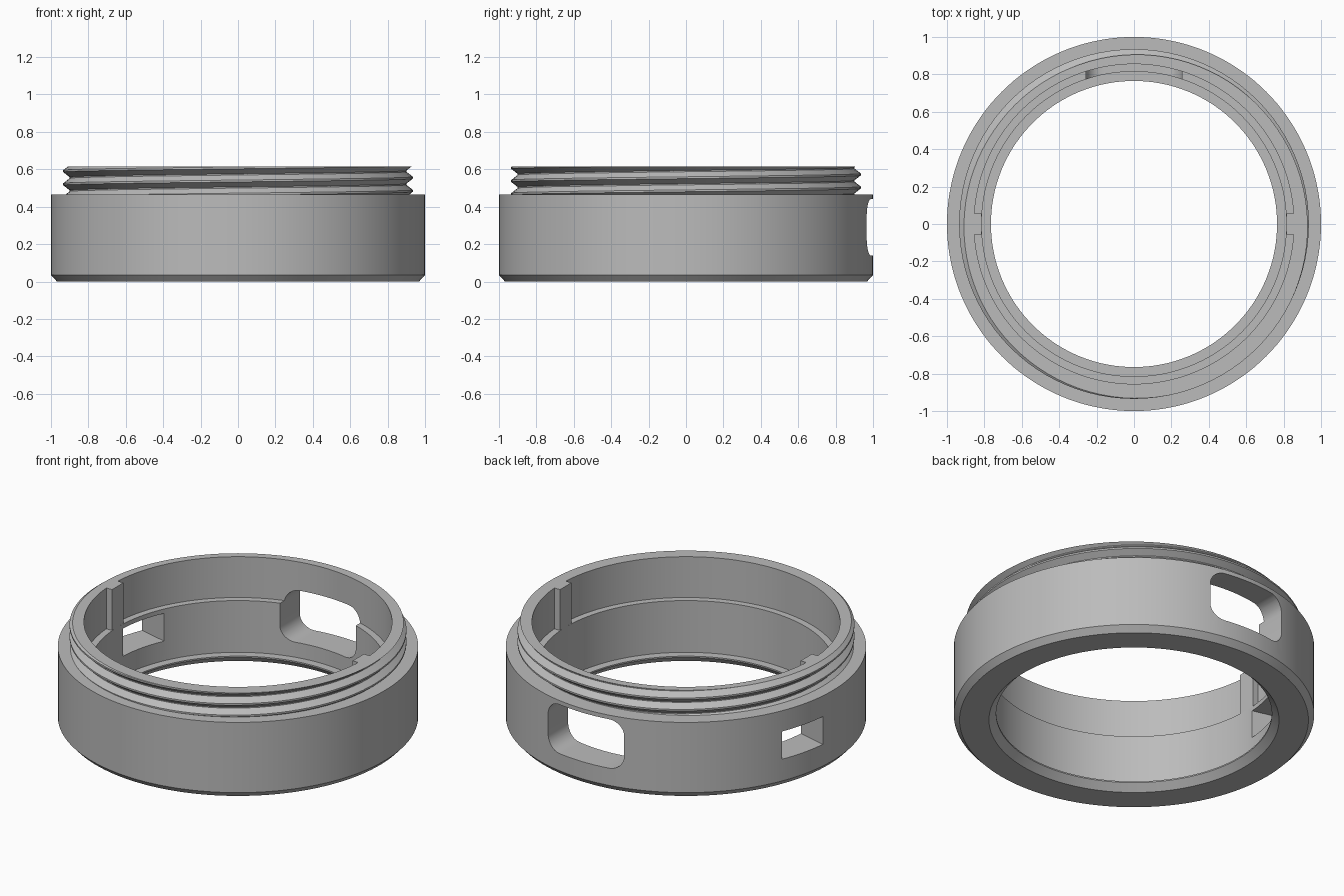
import bpy, bmesh, math
from mathutils import Matrix, Vector

if "Cube" in bpy.data.objects:
    bpy.data.objects.remove(bpy.data.objects["Cube"])

grey = bpy.data.materials.new("plain grey")
grey.use_nodes = True
grey.diffuse_color = (0.5, 0.5, 0.5, 1)
grey.node_tree.nodes["Principled BSDF"].inputs["Base Color"].default_value = (0.5, 0.5, 0.5, 1)

TOP, SHOULDER, LEDGE = 0.615, 0.465, 0.365


def make_object(name, bm):
    bmesh.ops.recalc_face_normals(bm, faces=bm.faces)
    mesh = bpy.data.meshes.new(name)
    bm.to_mesh(mesh)
    bm.free()
    mesh.materials.append(grey)
    obj = bpy.data.objects.new(name, mesh)
    bpy.context.collection.objects.link(obj)
    return obj


def smooth(obj):
    bpy.ops.object.select_all(action='DESELECT')
    obj.select_set(True)
    bpy.context.view_layer.objects.active = obj
    bpy.ops.object.shade_smooth_by_angle(angle=math.radians(25))


def ring(name, profile, segments=144):
    """Revolve a closed (radius, height) profile about z."""
    bm = bmesh.new()
    loops = []
    for i in range(segments):
        a = math.tau * i / segments
        loops.append([bm.verts.new((r * math.cos(a), r * math.sin(a), z)) for r, z in profile])
    n = len(profile)
    for i in range(segments):
        p, q = loops[i], loops[(i + 1) % segments]
        for j in range(n):
            k = (j + 1) % n
            bm.faces.new((p[j], q[j], q[k], p[k]))
    return make_object(name, bm)


def radial_box(name, angle, r0, r1, half_width, z0, z1, fillet=0):
    """Box pointing outward at an angle, with optional rounded corners."""
    bm = bmesh.new()
    bmesh.ops.create_cube(bm, size=1)
    bmesh.ops.scale(bm, vec=(r1 - r0, 2 * half_width, z1 - z0), verts=bm.verts)
    bmesh.ops.translate(bm, vec=((r0 + r1) / 2, 0, (z0 + z1) / 2), verts=bm.verts)
    if fillet:
        edges = [e for e in bm.edges
                 if abs(e.verts[0].co.x - e.verts[1].co.x) > 0.01]
        bmesh.ops.bevel(bm, geom=edges, offset=fillet, segments=8, profile=0.5,
                        affect='EDGES')
    bmesh.ops.rotate(bm, verts=bm.verts, matrix=Matrix.Rotation(math.radians(angle), 3, 'Z'))
    return make_object(name, bm)


# Main ring with chamfered base, inner lip, inner ledge and neck
body = ring("ring_body", [
    (0.805, 0), (0.968, 0), (1, 0.035), (1, SHOULDER), (0.9, SHOULDER), (0.9, TOP),
    (0.855, TOP), (0.855, LEDGE), (0.815, LEDGE), (0.815, 0.048), (0.765, 0.048),
    (0.765, 0.04)])

# Inner keys are joined on; the two wall openings are cut out
tools = [
    (radial_box("left_key", 0, 0.815, 0.875, 0.055, LEDGE - 0.003, TOP), 'UNION'),
    (radial_box("right_key", 180, 0.815, 0.875, 0.055, LEDGE - 0.003, TOP), 'UNION'),
    (radial_box("back_window_cutter", 90, 0.6, 1.2, 0.258, 0.14, 0.44, 0.09), 'DIFFERENCE'),
    (radial_box("side_slot_cutter", 165.8, 0.6, 1.2, 0.15, 0.168, 0.338), 'DIFFERENCE'),
]
for tool, operation in tools:
    tool.hide_render = True
    mod = body.modifiers.new(tool.name, 'BOOLEAN')
    mod.object, mod.operation, mod.solver = tool, operation, 'EXACT'
bpy.context.view_layer.update()
graph = bpy.context.evaluated_depsgraph_get()
result = bpy.data.meshes.new_from_object(body.evaluated_get(graph))
body.modifiers.clear()
body.data = result
for tool, _ in tools:
    bpy.data.objects.remove(tool)
smooth(body)

# Screw thread: helical ridge trimmed flat at the shoulder and the rim
PITCH, STEPS = 0.07, 96
section = [(0.88, -0.032), (0.9, -0.032), (0.935, -0.005),
           (0.935, 0.005), (0.9, 0.032), (0.88, 0.032)]
bm = bmesh.new()
previous = None
for i in range(int(STEPS * 3.6)):
    turn = i / STEPS
    a = math.tau * turn
    height = 0.415 + PITCH * turn
    loop = [bm.verts.new((r * math.cos(a), r * math.sin(a), height + z)) for r, z in section]
    if previous:
        for j in range(len(section)):
            k = (j + 1) % len(section)
            bm.faces.new((previous[j], loop[j], loop[k], previous[k]))
    else:
        bm.faces.new(loop)
    previous = loop
bm.faces.new(previous)
for level, direction in ((SHOULDER - 0.002, -1), (TOP, 1)):
    cut = bmesh.ops.bisect_plane(
        bm, geom=bm.verts[:] + bm.edges[:] + bm.faces[:], plane_co=Vector((0, 0, level)),
        plane_no=Vector((0, 0, direction)), clear_outer=True)
    rim = [e for e in cut["geom_cut"] if isinstance(e, bmesh.types.BMEdge)]
    bmesh.ops.triangle_fill(bm, edges=rim, use_beauty=True)
smooth(make_object("screw_thread", bm))
